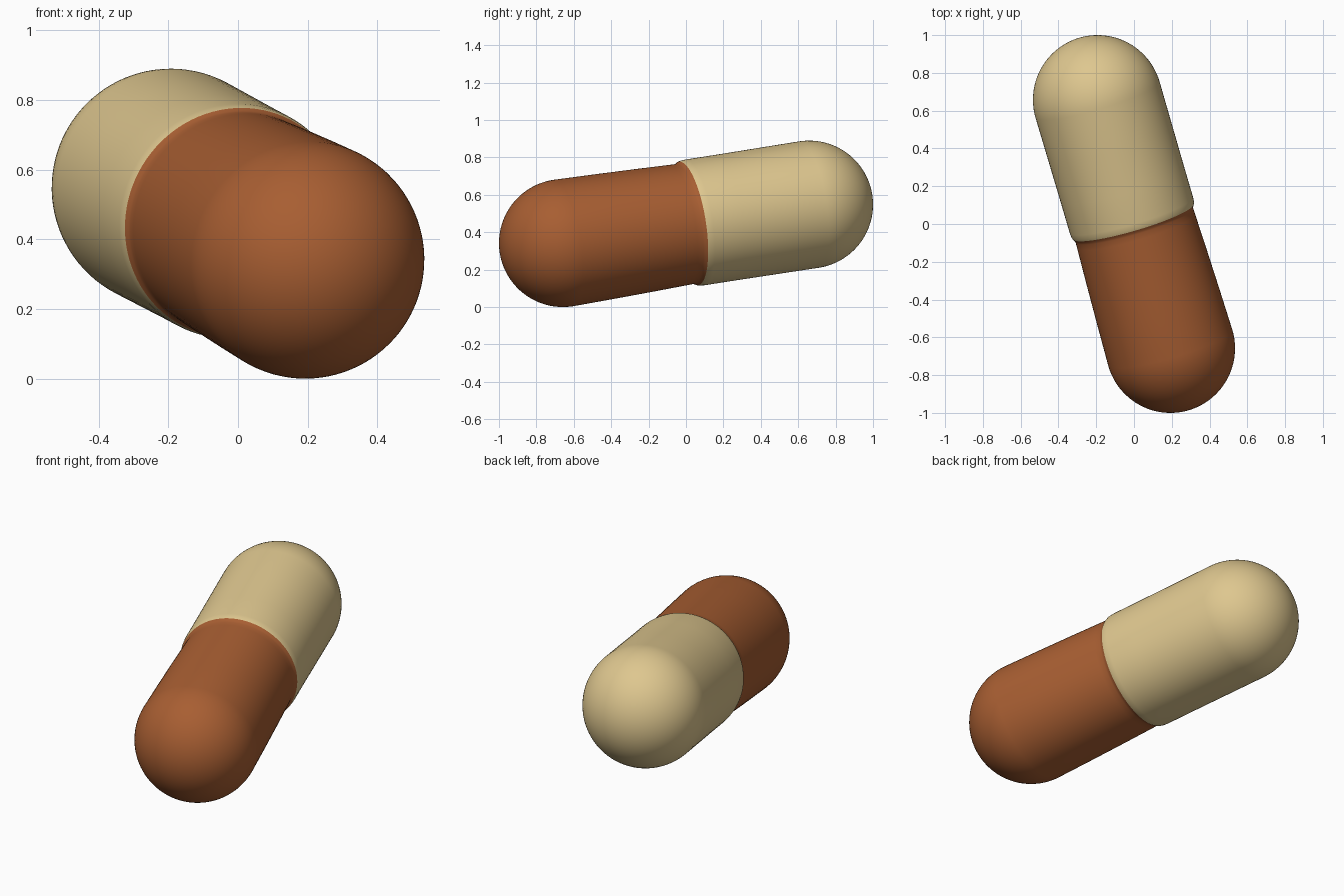
import bpy, bmesh, math
from mathutils import Vector, Matrix

if "Cube" in bpy.data.objects:
    bpy.data.objects.remove(bpy.data.objects["Cube"])

R = 0.342                                   # radius of the round ends
END = Vector((-0.193, 0.658, 0.103))        # centre of cap end, relative to the middle
MID = Vector((0, 0, 0.445))
L = END.length
SEGS = 96


def material(name, rgb):
    m = bpy.data.materials.new(name)
    m.diffuse_color = (*rgb, 1)
    m.use_nodes = True
    m.node_tree.nodes["Principled BSDF"].inputs["Base Color"].default_value = m.diffuse_color
    return m


def lathe(name, profile, mat):
    """Revolve (radius, height) points around z, then lay the part along the pill axis."""
    bm = bmesh.new()
    verts = [bm.verts.new((r, 0, h)) for r, h in profile]
    edges = [bm.edges.new(p) for p in zip(verts, verts[1:])]
    bmesh.ops.spin(bm, geom=verts + edges, cent=(0, 0, 0), axis=(0, 0, 1),
                   angle=2 * math.pi, steps=SEGS, use_merge=True)
    bmesh.ops.remove_doubles(bm, verts=bm.verts, dist=1e-5)
    bmesh.ops.recalc_face_normals(bm, faces=bm.faces)
    for f in bm.faces:
        f.smooth = True
    me = bpy.data.meshes.new(name)
    bm.to_mesh(me)
    bm.free()
    me.materials.append(mat)
    ob = bpy.data.objects.new(name, me)
    rot = END.to_track_quat('Z', 'Y').to_matrix().to_4x4()
    ob.matrix_world = Matrix.Translation(MID) @ rot
    bpy.context.collection.objects.link(ob)
    return ob


def dome(sign):
    """Quarter circle from the pole to the rim of a round end."""
    n = 24
    return [(R * math.sin(a), sign * (L + R * math.cos(a)))
            for a in (math.pi / 2 * i / n for i in range(n + 1))]


brown = material("brown", (0.39, 0.112, 0.032))
cream = material("cream", (0.73, 0.57, 0.275))

# lower half: narrows towards the middle, then flares into the cap's lip
lathe("capsule_body", dome(-1) + [(0.337, -0.46), (0.331, -0.23), (0.325, -0.04),
                                  (0.324, -0.008), (0.327, 0.003), (0.334, 0.014)], brown)

# upper half: straight cap with a softly rounded lip
lathe("capsule_cap", dome(1) + [(0.341, 0.45), (0.340, 0.22), (0.340, 0.05),
                                (0.338, 0.026), (0.334, 0.014)], cream)
